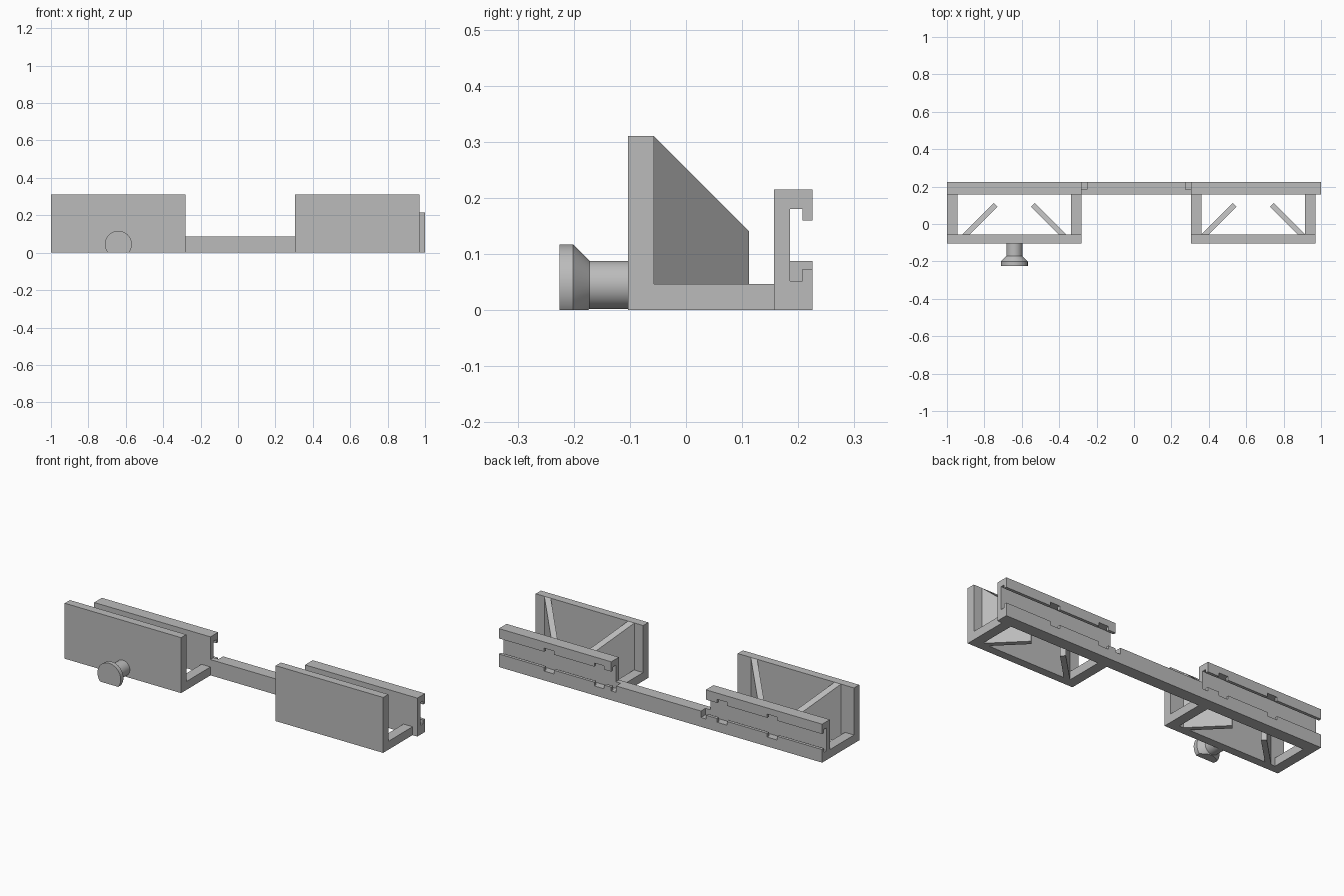
import bpy, bmesh, math
from mathutils import Vector

if "Cube" in bpy.data.objects:
    bpy.data.objects.remove(bpy.data.objects["Cube"])

grey = bpy.data.materials.new("plain_grey")
grey.use_nodes = True
grey.diffuse_color = (0.5, 0.5, 0.5, 1)
grey.node_tree.nodes["Principled BSDF"].inputs["Base Color"].default_value = (0.5, 0.5, 0.5, 1)


def finish(name, bm):
    bmesh.ops.recalc_face_normals(bm, faces=bm.faces)
    mesh = bpy.data.meshes.new(name)
    bm.to_mesh(mesh)
    bm.free()
    mesh.materials.append(grey)
    ob = bpy.data.objects.new(name, mesh)
    bpy.context.scene.collection.objects.link(ob)
    return ob


def prism(bm, points, offset):
    """Close a flat outline and extrude it along an offset."""
    face = bm.faces.new([bm.verts.new(p) for p in points])
    new = bmesh.ops.extrude_face_region(bm, geom=[face])["geom"]
    verts = [g for g in new if isinstance(g, bmesh.types.BMVert)]
    bmesh.ops.translate(bm, verts=verts, vec=Vector(offset))


def box(name, x0, x1, y0, y1, z0, z1):
    bm = bmesh.new()
    prism(bm, [(x0, y0, z0), (x1, y0, z0), (x1, y1, z0), (x0, y1, z0)], (0, 0, z1 - z0))
    return finish(name, bm)


FRONT, INNER, WEB, GROOVE, LIP, BACK = -0.103, -0.057, 0.157, 0.185, 0.208, 0.225
FLOOR, SHELF, TOP = 0.047, 0.052, 0.31
BEAM = 0.088


def bay(side, x0, x1, rail0, rail1):
    # Front panel and floor bars
    box(side + "_front_panel", x0, x1, FRONT, INNER, 0, TOP)
    box(side + "_outer_bar", x0, x0 + 0.056, INNER, WEB, 0, FLOOR)
    box(side + "_inner_bar", x1 - 0.056, x1, INNER, WEB, 0, FLOOR)

    # Diagonal ribs with tops sloping down toward the back
    centre = (x0 + x1) / 2
    for label, s in (("a", -1), ("b", 1)):
        bm = bmesh.new()
        outline = [(0.279, INNER), (0.239, INNER), (0.09, 0.092), (0.11, 0.112)]
        prism(bm, [(centre + s * x, y, 0) for x, y in outline], (0, 0, TOP))
        for v in bm.verts:
            if v.co.z > 0.1:
                v.co.z = TOP - (v.co.y - INNER)
        finish(side + "_rib_" + label, bm)

    # Channel rail
    bm = bmesh.new()
    profile = [(WEB, 0), (BACK, 0), (BACK, SHELF), (GROOVE, SHELF),
               (GROOVE, 0.18), (BACK, 0.18), (BACK, 0.215), (WEB, 0.215)]
    prism(bm, [(rail0, y, z) for y, z in profile], (rail1 - rail0, 0, 0))
    finish(side + "_rail", bm)

    # Lips along the rail, broken by two short gaps
    gaps = [(0.35, 0.41), (0.66, 0.72)]
    if rail0 < 0:
        gaps = [(-b, -a) for a, b in reversed(gaps)]
    stops = [rail0] + [x for g in gaps for x in g] + [rail1]
    for i in range(0, len(stops), 2):
        box(side + "_lower_lip", stops[i], stops[i + 1], LIP, BACK, SHELF, 0.073)
        box(side + "_upper_lip", stops[i], stops[i + 1], LIP, BACK, 0.16, 0.18)


bay("right", -1, -0.28, -1, -0.28)
bay("left", 0.305, 0.97, 0.305, 1)

# Connecting beam with relieved corners next to the rails
box("beam_base", -0.28, 0.305, WEB, BACK, 0, SHELF)
bm = bmesh.new()
outline = [(-0.28, WEB), (0.305, WEB), (0.305, GROOVE), (0.275, GROOVE),
           (0.275, BACK), (-0.25, BACK), (-0.25, GROOVE), (-0.28, GROOVE)]
prism(bm, [(x, y, SHELF) for x, y in outline], (0, 0, BEAM - SHELF))
finish("beam_top", bm)

# Flared knob, turned about the y axis and cut flat underneath
bm = bmesh.new()
rings = []
for y, r in [(FRONT, 0.043), (-0.172, 0.043), (-0.201, 0.072), (-0.225, 0.072)]:
    angles = [math.tau * i / 48 for i in range(48)]
    rings.append([bm.verts.new((-0.64 + r * math.cos(a), y, 0.045 + r * math.sin(a))) for a in angles])
for a, b in zip(rings, rings[1:]):
    for i in range(48):
        j = (i + 1) % 48
        bm.faces.new((a[i], a[j], b[j], b[i]))
bm.faces.new(rings[0])
bm.faces.new(rings[-1])
bmesh.ops.bisect_plane(bm, geom=bm.verts[:] + bm.edges[:] + bm.faces[:],
                       plane_co=(0, 0, 0), plane_no=(0, 0, 1), clear_inner=True)
bmesh.ops.holes_fill(bm, edges=[e for e in bm.edges if e.is_boundary], sides=0)
knob = finish("knob", bm)
bpy.context.view_layer.objects.active = knob
knob.select_set(True)
bpy.ops.object.shade_smooth_by_angle(angle=math.radians(25))
